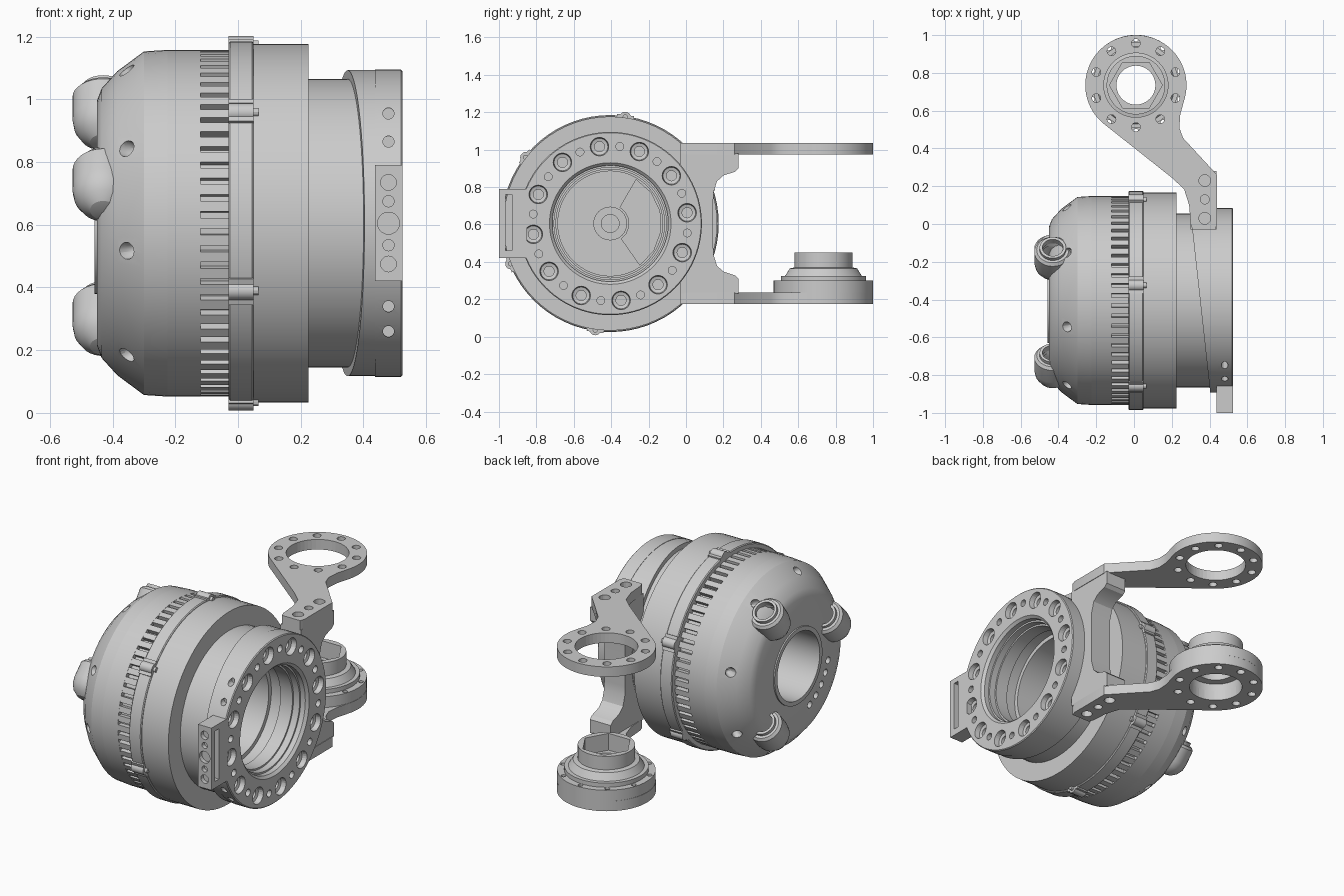
import bpy, bmesh
from math import sin, cos, radians, pi, sqrt
from mathutils import Vector, Matrix

if "Cube" in bpy.data.objects:
    bpy.data.objects.remove(bpy.data.objects["Cube"])

CY, CZ = -0.405, 0.605           # motor axis runs along x through here
HUB = (0.01, 0.735)              # x, y of the two bracket eyes
X, Z = Vector((1, 0, 0)), Vector((0, 0, 1))


def finish(name, bm, smooth=True):
    bmesh.ops.remove_doubles(bm, verts=bm.verts, dist=1e-5)
    bmesh.ops.recalc_face_normals(bm, faces=bm.faces)
    me = bpy.data.meshes.new(name)
    bm.to_mesh(me)
    bm.free()
    ob = bpy.data.objects.new(name, me)
    bpy.context.collection.objects.link(ob)
    if smooth:
        shade(ob)
    return ob


def select(ob):
    bpy.ops.object.select_all(action='DESELECT')
    ob.select_set(True)
    bpy.context.view_layer.objects.active = ob


def shade(ob):
    select(ob)
    bpy.ops.object.shade_smooth_by_angle(angle=radians(25))


def revolve(bm, profile, origin, axis, seg, phase=0.0):
    """Revolve (along, radius) points into a closed solid."""
    q = Z.rotation_difference(Vector(axis).normalized())
    o = Vector(origin)
    rings = [[bm.verts.new(o + q @ Vector((r * cos(a), r * sin(a), h)))
              for a in (phase + 2 * pi * i / seg for i in range(seg))] for h, r in profile]
    for k in range(len(rings)):
        if profile[k][1] == 0 and profile[(k + 1) % len(rings)][1] == 0:
            continue
        A, B = rings[k], rings[(k + 1) % len(rings)]
        for i in range(seg):
            j = (i + 1) % seg
            bm.faces.new((A[i], A[j], B[j], B[i]))


def lathe(name, profile, origin=(0, CY, CZ), axis=X, seg=72):
    bm = bmesh.new()
    revolve(bm, profile, origin, axis, seg)
    return finish(name, bm)


def extrude(name, pts, place, lo, hi):
    bm = bmesh.new()
    f = bm.faces.new([bm.verts.new(place(a, b, lo)) for a, b in pts])
    g = bmesh.ops.extrude_face_region(bm, geom=[f])
    d = Vector(place(0, 0, hi)) - Vector(place(0, 0, lo))
    bmesh.ops.translate(bm, vec=d, verts=[v for v in g['geom'] if isinstance(v, bmesh.types.BMVert)])
    return finish(name, bm)


def add_box(bm, lo, hi, rot=None):
    lo, hi = Vector(lo), Vector(hi)
    m = Matrix.Translation((lo + hi) / 2) @ Matrix.Diagonal((*(hi - lo), 1))
    bmesh.ops.create_cube(bm, size=1, matrix=(rot or Matrix()) @ m)


def rod(bm, origin, axis, length, r, seg=20, phase=0.0):
    revolve(bm, [(0, 0), (0, r), (length, r), (length, 0)], origin, axis, seg, phase)


def cut(ob, bm):
    cutter = finish("cutter", bm, False)
    cutter.hide_render = True
    m = ob.modifiers.new("cut", 'BOOLEAN')
    m.operation, m.solver, m.object = 'DIFFERENCE', 'EXACT', cutter
    select(ob)
    bpy.ops.object.modifier_move_to_index(modifier=m.name, index=0)
    bpy.ops.object.modifier_apply(modifier=m.name)
    bpy.data.objects.remove(cutter, do_unlink=True)
    shade(ob)


def polar(x, r, deg):
    return Vector((x, CY + r * cos(radians(deg)), CZ + r * sin(radians(deg))))


# Domed rear cover with oval scoops and a row of small holes
cover = lathe("rear_cover", [(-.45, .2), (-.45, .39), (-.435, .43), (-.385, .485), (-.3, .548),
                             (-.225, .553), (-.225, .2)])
bm = bmesh.new()
for i in range(8):
    a = 14 + 46 * i if i < 4 else 14 - 46 * (i - 3)
    rot = Matrix.Translation(polar(-.365, .515, a)) @ Matrix.Rotation(radians(a), 4, 'X')
    rot = rot @ Matrix.Rotation(radians(-35), 4, 'Z') @ Matrix.Diagonal((.065, .028, .028, 1))
    bmesh.ops.create_uvsphere(bm, u_segments=16, v_segments=10, radius=1, matrix=rot)
for i in range(5):
    rod(bm, polar(-.47, .3, 195 + 13 * i), X, .08, .02, 14)
cut(cover, bm)
lathe("cover_lip", [(-.458, .2), (-.458, .225), (-.42, .225), (-.42, .2)])

# Three domed cable outlets with open threaded ends
for i, (y, z, dy, dz) in enumerate([(-.2, .935, .6, .8), (-.77, .71, .7, .7), (-.19, .28, .65, .75)]):
    r = .098
    lathe(f"cable_outlet_{i + 1}", [(-r, 0), (-.09, .042), (-.068, .072), (-.035, .092), (0, r), (.09, r),
          (.105, .085), (.105, .07), (.125, .07), (.125, .055), (.09, .055), (.085, .06), (.07, .055),
          (.065, .06), (.05, .055), (-.02, .055), (-.02, 0)], (-.43, y, z), (0, dy, dz), 32)

# Main housing with a stepped bore and an inner dividing disc
lathe("motor_housing", [(-.225, .553), (-.12, .553), (-.12, .525), (-.03, .525), (-.03, .57), (.05, .57),
      (.05, .572), (.225, .572), (.225, .46), (.44, .46), (.44, .29), (.36, .29), (.36, .305), (.29, .305),
      (.29, .28), (.0, .28), (.0, 0), (-.03, 0), (-.03, .2), (-.225, .2)])
bm = bmesh.new()
rod(bm, (-.01, CY, CZ), X, .05, .05, 32)
rod(bm, (-.01, CY, CZ), X, .035, .09, 32)
finish("bore_boss", bm)
wedge = [(CY + r * cos(radians(a)), CZ + r * sin(radians(a)))
         for r, angs in ((.1, range(-55, 61, 23)), (.275, range(60, -56, -23))) for a in angs]
extrude("bore_wedge", wedge, lambda a, b, h: (h, a, b), -.01, .02)

# Cooling ribs around the vent groove
bm = bmesh.new()
for i in range(64):
    rot = Matrix.Translation((0, CY, CZ)) @ Matrix.Rotation(2 * pi * i / 64, 4, 'X')
    add_box(bm, (-.122, .51, -.017), (-.028, .552, .017), rot)
finish("cooling_ribs", bm)

# Clamp band with six screw ears
lathe("clamp_band", [(-.03, .55), (-.03, .575), (-.025, .58), (.045, .58), (.05, .575), (.05, .55)])
bm = bmesh.new()
for i in range(6):
    a = 22 + 60 * i
    rot = Matrix.Translation((0, CY, CZ)) @ Matrix.Rotation(radians(a), 4, 'X')
    rod(bm, polar(-.03, .573, a), X, .08, .03, 20)
    add_box(bm, (-.03, .55, -.045), (.05, .586, .045), rot)
    rod(bm, polar(.05, .575, a), X, .015, .014, 12)
finish("clamp_ears", bm)

# Collar with a slanted back edge
collar = lathe("slanted_collar", [(.35, .45), (.35, .488), (.44, .488), (.44, .45)])
for v in collar.data.vertices:
    if v.co.x < .4:
        v.co.x -= .11 * (v.co.y - CY)

# Output ring with counterbored bolt holes, pin holes and side holes
ring = lathe("output_ring", [(.437, .3), (.437, .49), (.52, .49), (.525, .485), (.525, .325), (.51, .31),
                             (.48, .31), (.48, .3)], seg=96)
bm = bmesh.new()
for i in range(12):
    revolve(bm, [(.45, 0), (.45, .027), (.49, .027), (.495, .045), (.54, .052), (.54, 0)],
            polar(0, .415, 8 + 30 * i), X, 24)
    rod(bm, polar(.48, .415, 23 + 30 * i), X, .06, .021, 14)
for z in (.955, .865, .34, .26):
    y = CY - sqrt(.49 ** 2 - (z - CZ) ** 2)
    rod(bm, (.48, y - .05, z), (0, 1, 0), .08, .018, 14)
cut(ring, bm)

# Side pad with connector holes and a long slot
bm = bmesh.new()
add_box(bm, (.437, -1, .42), (.525, -.85, .79))
pad = finish("side_pad", bm)
bm = bmesh.new()
add_box(bm, (.4, -.965, .46), (.56, -.93, .76))
for z, r in ((.735, .025), (.675, .018), (.605, .035), (.535, .018), (.475, .025)):
    rod(bm, (.48, -1.03, z), (0, 1, 0), .055, r)
cut(pad, bm)

# Bracket web joining both arms
half = [(-.03, .98), (.28, .98), (.28, .9), (.262, .882), (.2, .862), (.165, .83), (.147, .77), (.145, .72)]
web = half + [(y, 2 * CZ - z) for y, z in reversed(half)]
extrude("bracket_web", web, lambda a, b, h: (h, a, b), .3, .437)

# Upper and lower bracket arms with round eyes
outline = [(HUB[0] + .268 * cos(radians(a)), HUB[1] + .265 * sin(radians(a))) for a in range(-15, 234, 4)]
outline += [(.2, .245), (.265, .185), (.292, .1), (.3, 0), (.31, -.03), (.43, -.03), (.44, 0), (.44, .26),
            (.26, .455), (.24, .51), (.245, .58)]


def drill(z, top, bore):
    bm = bmesh.new()
    for i in range(10):
        a = radians(90 + 36 * i)
        rod(bm, (HUB[0] + .22 * cos(a), HUB[1] + .222 * sin(a), z), Z, top - z, .023, 16)
    for y, r in ((.23, .031), (.13, .024), (.03, .031)):
        rod(bm, (.375, y, z), Z, top - z, r)
    rod(bm, (*HUB, z), Z, top - z, bore, 48)
    return bm


for name, z in (("upper_arm", .975), ("lower_arm", .175)):
    arm = extrude(name, outline, lambda a, b, h: (a, b, h), z, z + .06)
    cut(arm, drill(z - .05, z + .11, .17 if z > .5 else .15))

# Lower hub: stepped ring with a hexagonal socket
hub = lathe("lower_hub", [(.234, .15), (.234, .266), (.3, .266), (.3, .228), (.325, .228), (.325, .205),
            (.365, .18), (.37, .155), (.45, .155), (.45, .103), (.28, .103), (.28, .15)], (*HUB, 0), Z, 64)
bm = bmesh.new()
rod(bm, (*HUB, .35), Z, .15, .14, 6)
for i in range(10):
    a = radians(90 + 36 * i)
    rod(bm, (HUB[0] + .245 * cos(a), HUB[1] + .245 * sin(a), .2), Z, .15, .014, 12)
cut(hub, bm)
